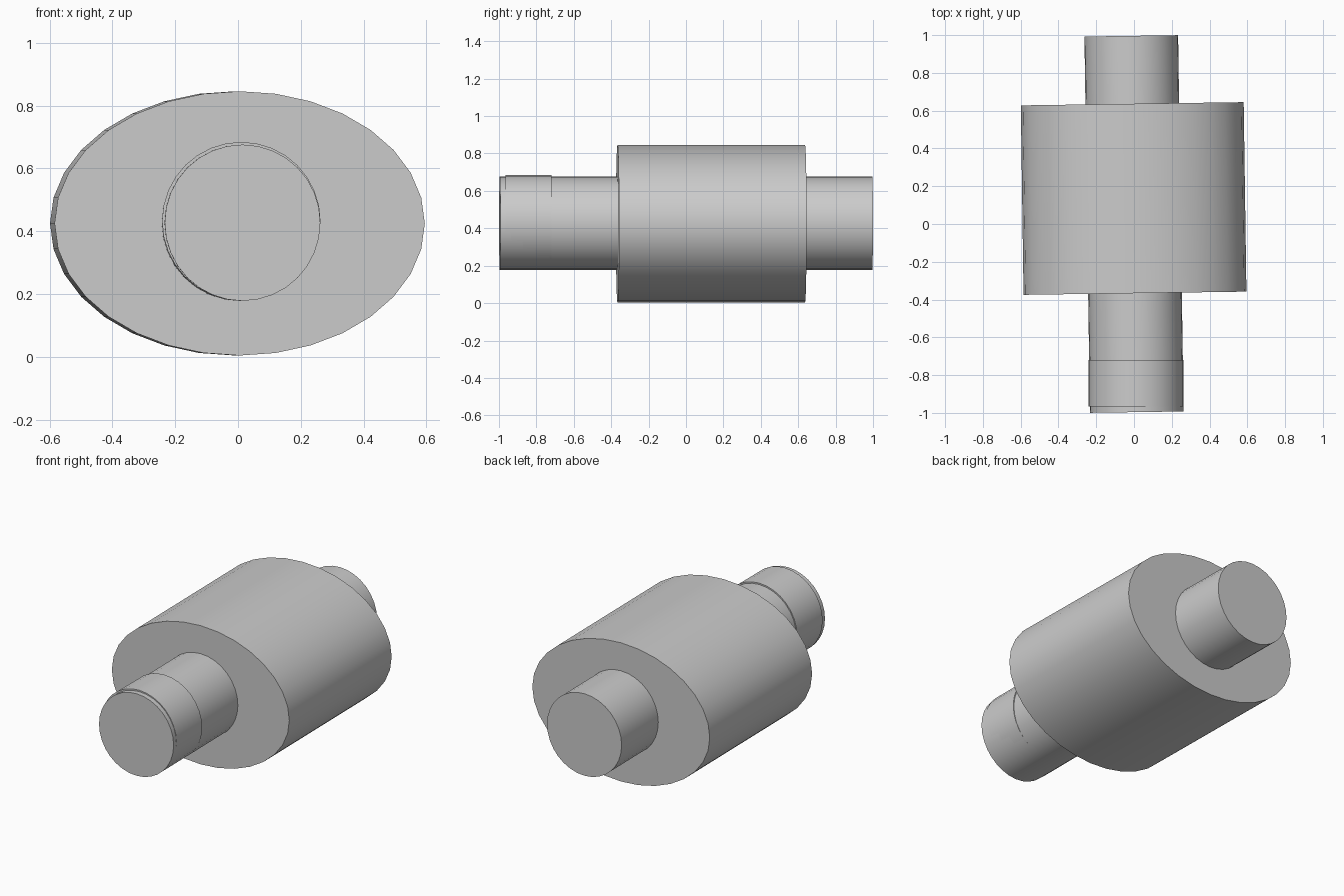
import bpy
import math

cube = bpy.data.objects.get("Cube")
if cube:
    bpy.data.objects.remove(cube, do_unlink=True)

steel = bpy.data.materials.new("steel grey")
steel.use_nodes = True
grey = (0.6, 0.6, 0.6, 1)
steel.diffuse_color = grey
steel.node_tree.nodes["Principled BSDF"].inputs["Base Color"].default_value = grey


def roller(name, centre, rx, rz, length, yaw=0.0, sides=32):
    """Capped cylinder lying along y, turned slightly about z."""
    bpy.ops.mesh.primitive_cylinder_add(
        vertices=sides, radius=1, depth=1, location=centre,
        rotation=(math.radians(90), 0, math.radians(yaw)))
    part = bpy.context.object
    part.name = name
    part.scale = (rx, rz, length)
    bpy.ops.object.transform_apply(location=False, rotation=False, scale=True)
    part.data.materials.append(steel)
    bpy.ops.object.shade_smooth_by_angle(angle=math.radians(35))
    return part


TILT = 0.83

# Wide oval drum
roller("drum", (-0.002, 0.135, 0.425), 0.59, 0.421, 1.003, TILT)

# Shaft running through the drum
roller("shaft", (0, 0, 0.427), 0.248, 0.249, 1.992, TILT)

# Thin sleeve on the front end, sitting square and a touch off centre
roller("sleeve", (0.0105, -0.8425, 0.432), 0.2525, 0.2525, 0.245)
